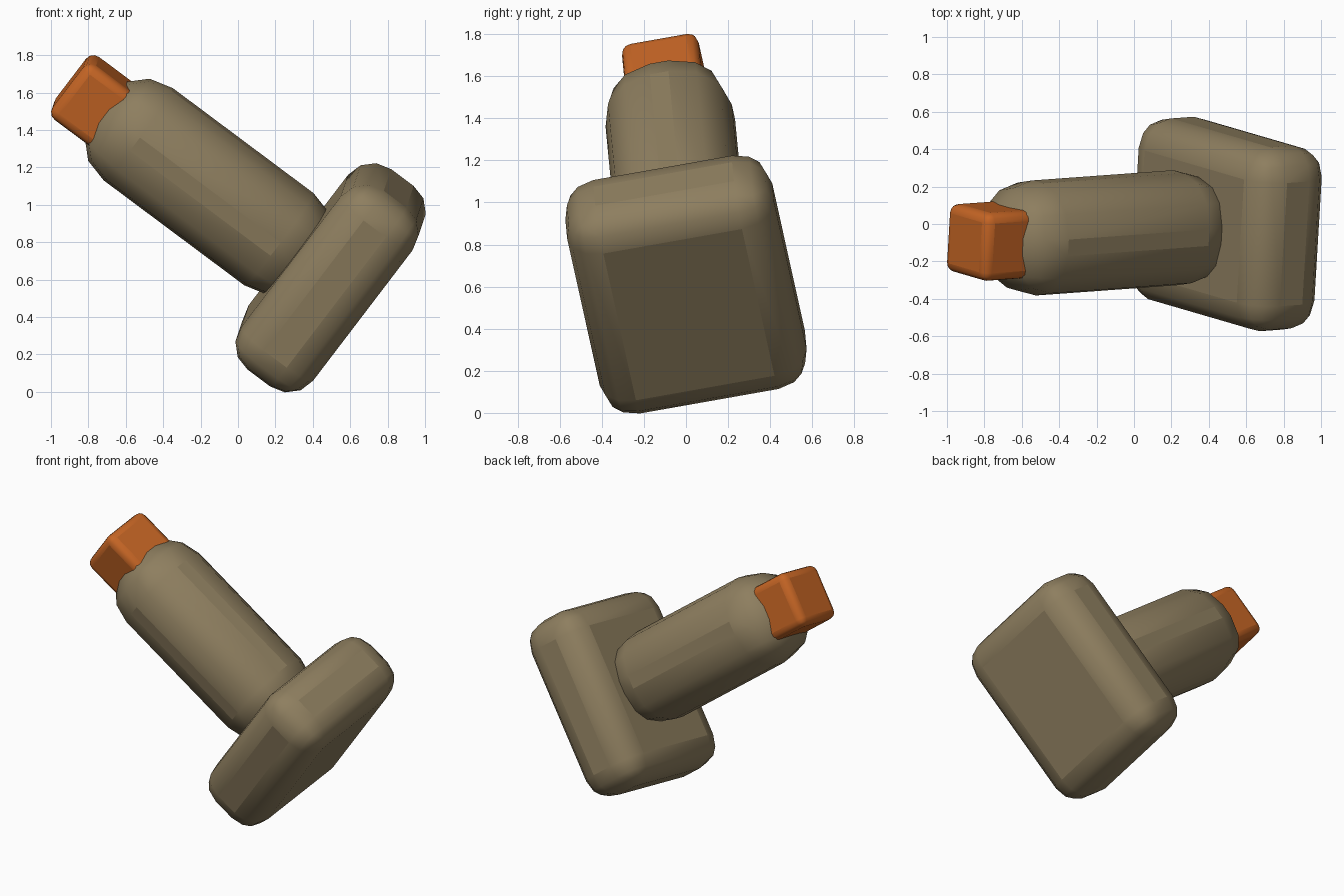
import bpy, math
from mathutils import Matrix, Vector

if "Cube" in bpy.data.objects:
    bpy.data.objects.remove(bpy.data.objects["Cube"])

# Tilted frame: long is the tool axis, across and up span the base block
long = Vector((-0.8, -0.058, 0.597)).normalized()
across = Vector((0.054, 0.983, 0.177))
across = (across - across.dot(long) * long).normalized()
up = long.cross(across)
ORIGIN = Vector((0.495, 0.0, 0.61))
FRAME = Matrix((across, up, long)).transposed().to_4x4()


def material(name, rgb):
    m = bpy.data.materials.new(name)
    m.diffuse_color = (*rgb, 1)
    m.use_nodes = True
    m.node_tree.nodes["Principled BSDF"].inputs["Base Color"].default_value = m.diffuse_color
    return m


def rounded_block(name, half, t, radius, mat):
    """Box with rounded edges, centred at distance t along the tool axis."""
    bpy.ops.mesh.primitive_cube_add(size=2)
    ob = bpy.context.object
    ob.name = name
    ob.data.transform(Matrix.Diagonal((*half, 1)))
    ob.data.transform(Matrix.Translation(ORIGIN + long * t) @ FRAME)
    bev = ob.modifiers.new("round_edges", 'BEVEL')
    bev.width = radius
    bev.segments = 3
    bev.limit_method = 'NONE'
    ob.data.materials.append(mat)
    bpy.ops.object.shade_smooth_by_angle(angle=math.radians(40))
    return ob


tan = material("tan", (0.27, 0.21, 0.115))
orange = material("orange", (0.56, 0.13, 0.018))

# Wide base block, rounded handle and small end cap
rounded_block("base_block", (0.50, 0.61, 0.24), 0.0, 0.165, tan)
rounded_block("handle", (0.305, 0.305, 0.73), 0.815, 0.26, tan)
rounded_block("end_cap", (0.185, 0.185, 0.185), 1.56, 0.05, orange)
